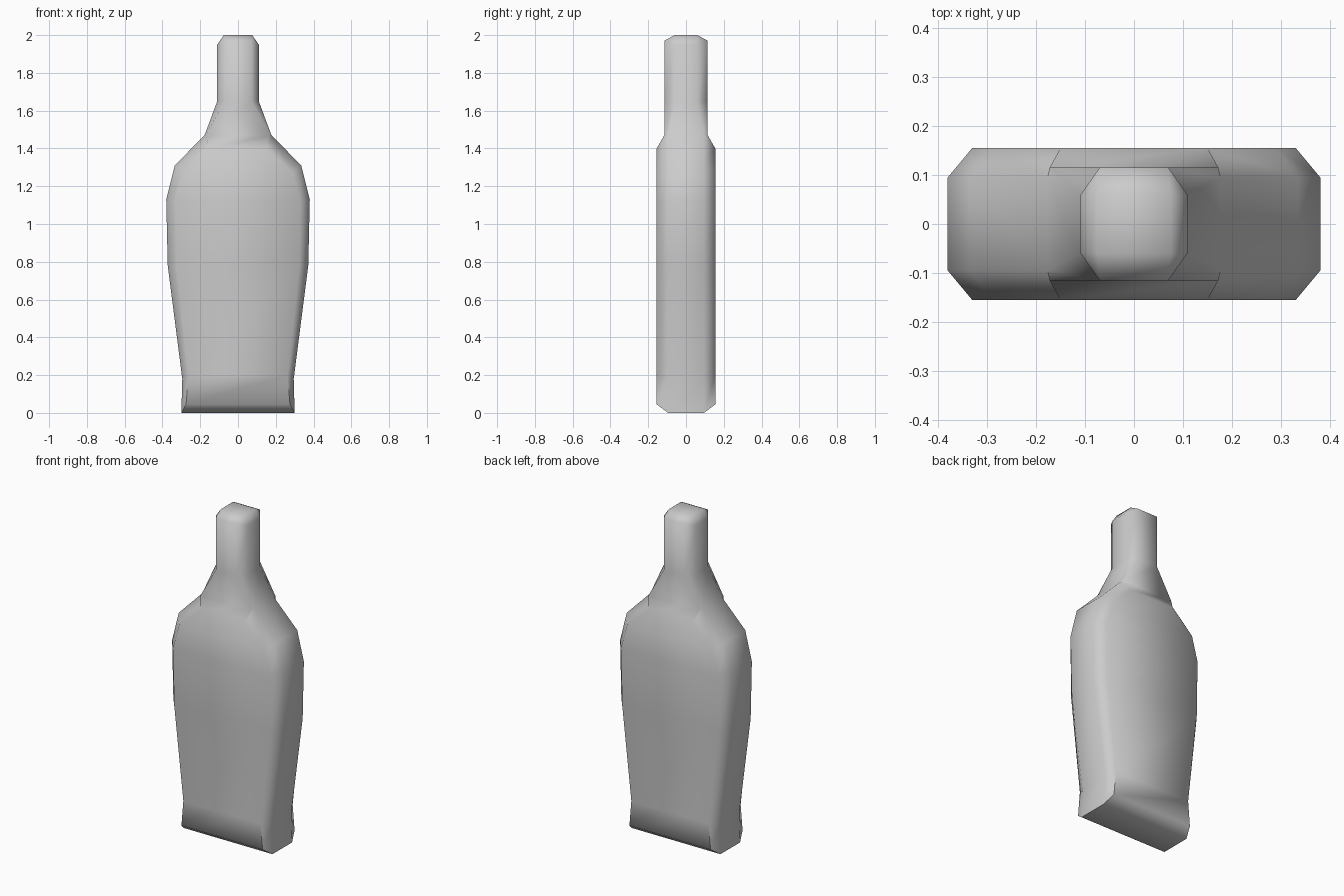
import bpy, bmesh
from math import radians

if "Cube" in bpy.data.objects:
    bpy.data.objects.remove(bpy.data.objects["Cube"])

# Loft levels: side edge (x, y, z), front/back chamfer edge (x, y, z)
LEVELS = [
    ((0.300, 0.095, 0.00), (0.300, 0.095, 0.00)),    # base rectangle
    ((0.300, 0.095, 0.00), (0.275, 0.155, 0.045)),   # base bevel
    ((0.295, 0.095, 0.18), (0.262, 0.155, 0.20)),
    ((0.372, 0.095, 0.78), (0.325, 0.155, 0.78)),
    ((0.380, 0.095, 1.13), (0.330, 0.155, 1.12)),    # widest body
    ((0.335, 0.095, 1.31), (0.290, 0.155, 1.27)),    # shoulder
    ((0.177, 0.095, 1.47), (0.150, 0.155, 1.40)),
    ((0.177, 0.095, 1.47), (0.172, 0.115, 1.47)),    # neck root
    ((0.110, 0.058, 1.65), (0.070, 0.115, 1.65)),    # neck
    ((0.110, 0.058, 1.95), (0.070, 0.115, 1.97)),
    ((0.075, 0.060, 2.00), (0.075, 0.060, 2.00)),    # top rectangle
]


def ring(bm, side, front):
    (sx, sy, sz), (fx, fy, fz) = side, front
    pts = [(sx, -sy, sz), (sx, sy, sz), (fx, fy, fz), (-fx, fy, fz),
           (-sx, sy, sz), (-sx, -sy, sz), (-fx, -fy, fz), (fx, -fy, fz)]
    return [bm.verts.new(p) for p in pts]


# Bottle body and neck in one loft
bm = bmesh.new()
rings = [ring(bm, s, f) for s, f in LEVELS]
for lo, hi in zip(rings, rings[1:]):
    for i in range(8):
        j = (i + 1) % 8
        bm.faces.new((lo[i], lo[j], hi[j], hi[i]))
# Caps use the four rectangle corners
bm.faces.new([rings[-1][i] for i in (0, 1, 4, 5)])
bm.faces.new([rings[0][i] for i in (5, 4, 1, 0)])
bmesh.ops.remove_doubles(bm, verts=bm.verts, dist=0.0005)
bmesh.ops.recalc_face_normals(bm, faces=bm.faces)

mesh = bpy.data.meshes.new("bottle")
bm.to_mesh(mesh)
bm.free()
bottle = bpy.data.objects.new("bottle", mesh)
bpy.context.collection.objects.link(bottle)
bpy.context.view_layer.objects.active = bottle
bottle.select_set(True)
bpy.ops.object.shade_smooth_by_angle(angle=radians(65))
